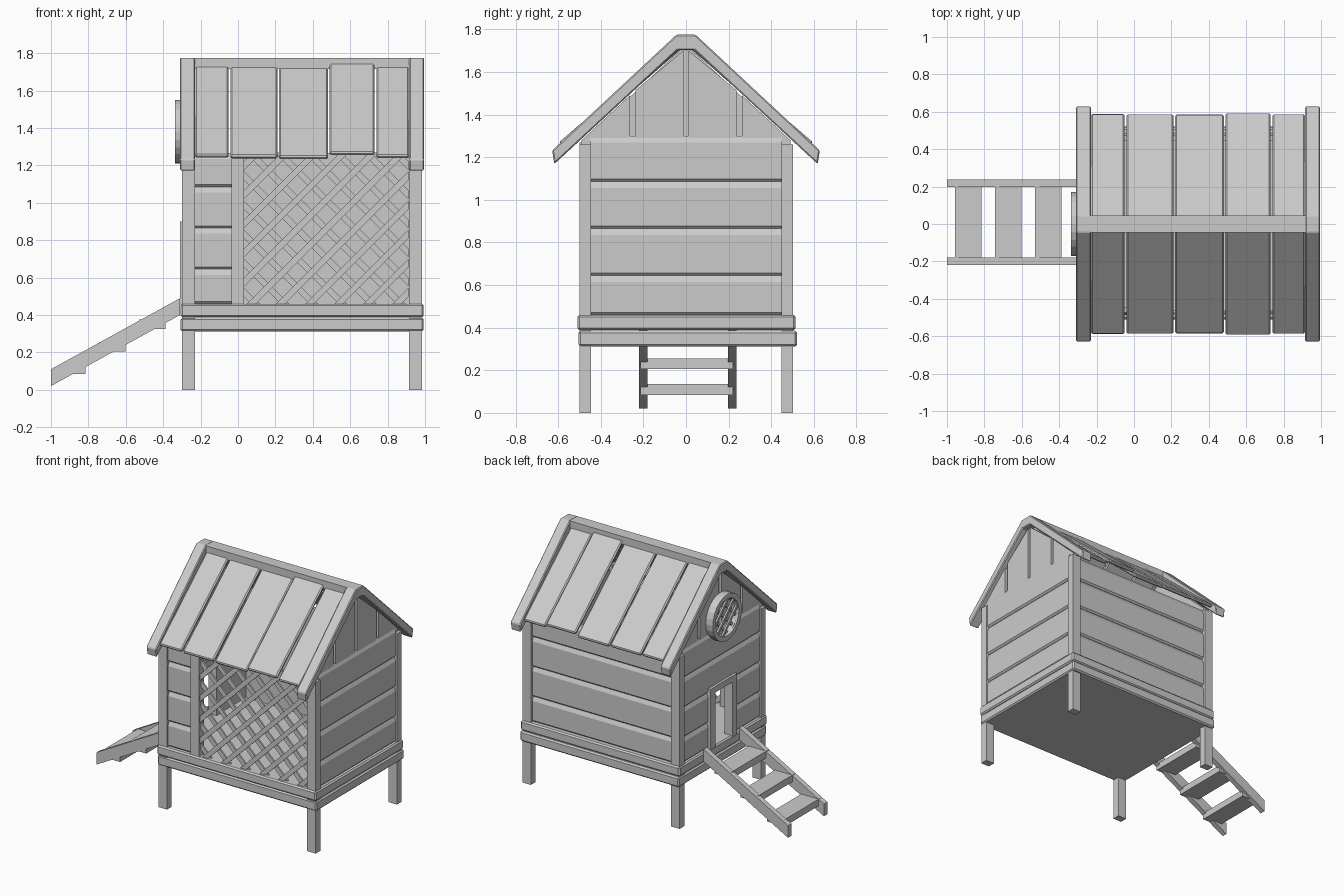
import bpy, bmesh, math
from mathutils import Matrix, Vector

if "Cube" in bpy.data.objects:
    bpy.data.objects.remove(bpy.data.objects["Cube"])


def finish(name, bm, bevel=0.0):
    bmesh.ops.recalc_face_normals(bm, faces=bm.faces[:])
    me = bpy.data.meshes.new(name)
    bm.to_mesh(me)
    bm.free()
    ob = bpy.data.objects.new(name, me)
    bpy.context.collection.objects.link(ob)
    if bevel:
        m = ob.modifiers.new("edge_bevel", 'BEVEL')
        m.width, m.segments = bevel, 1
    return ob


def prism(name, pts, axis, a, b, bevel=0.0):
    """Extrude an (other axis, z) profile along x or y from a to b."""
    bm = bmesh.new()
    place = (lambda t, p: (t, p[0], p[1])) if axis == 'x' else (lambda t, p: (p[0], t, p[1]))
    f = bm.faces.new([bm.verts.new(place(a, p)) for p in pts])
    ext = bmesh.ops.extrude_face_region(bm, geom=[f])
    verts = [v for v in ext['geom'] if isinstance(v, bmesh.types.BMVert)]
    d = b - a
    bmesh.ops.translate(bm, verts=verts, vec=(d, 0, 0) if axis == 'x' else (0, d, 0))
    return finish(name, bm, bevel)


def box(name, x0, x1, y0, y1, z0, z1, bevel=0.0):
    return prism(name, [(y0, z0), (y1, z0), (y1, z1), (y0, z1)], 'x', x0, x1, bevel)


def clapboard(name, axis, p, s, a, b, z0, z1):
    """Wall board with chamfered edges; outer face at p, facing direction s."""
    prof = [(.04, z0), (.012, z0), (0, z0 + .012), (0, z1 - .03), (.015, z1), (.04, z1)]
    prism(name, [(p - s * d, z) for d, z in prof], axis, a, b)


def slats(bm, half, pitch, width, depth, layer, length):
    """Two crossing layers of diagonal slats in the local XZ plane."""
    n = int(half / pitch) + 1
    for sgn in (-1, 1):
        rot = Matrix.Rotation(sgn * math.pi / 4, 4, 'Y')
        for i in range(-n, n + 1):
            L = length(i * pitch)
            if L > 0:
                m = (Matrix.Translation((0, sgn * layer, 0)) @ rot
                     @ Matrix.Translation((0, 0, i * pitch))
                     @ Matrix.Diagonal((L, depth, width, 1)))
                bmesh.ops.create_cube(bm, size=1, matrix=m)


# Base: floor slabs and corner posts running down into legs
box("lower_base_trim", -.307, .993, -.505, .522, .312, .386, .01)
box("upper_base_trim", -.307, .993, -.51, .515, .388, .46, .01)
for xn, x in (("left", -.3), ("right", .915)):
    for yn, y in (("front", -.5), ("back", .448)):
        box(f"{yn}_{xn}_post_leg", x, x + .07, y, y + .055, 0, 1.26)

# Wall boards
rows = [(.46, .645), (.645, .865), (.865, 1.085), (1.085, 1.3)]
for i, (z0, z1) in enumerate(rows):
    zs = min(z1, 1.265)
    clapboard(f"right_wall_board_{i}", 'y', .975, 1, -.45, .45, z0, z1)
    clapboard(f"back_wall_board_{i}", 'x', .487, 1, -.24, .925, z0, zs)
    clapboard(f"front_wall_board_{i}", 'x', -.487, -1, -.24, -.03, z0, zs)
    spans = [(-.45, -.11), (.11, .45)] if i < 2 else [(-.45, .45)]
    for j, (a, b) in enumerate(spans):
        clapboard(f"left_wall_board_{i}_{j}", 'y', -.29, -1, a, b, z0, z1)
box("front_middle_post", -.036, .032, -.5, -.44, .455, 1.27)

# Door frame
for n, y in (("front", -.155), ("back", .1)):
    box(f"door_frame_{n}", -.31, -.245, y, y + .055, .455, .9)
box("door_frame_top", -.308, -.247, -.1, .1, .855, .9)

# Front lattice, clipped to its opening
bm = bmesh.new()
slats(bm, .7, .11, .033, .012, .006, lambda d: 2.0)
for co, no in (((-.44, 0, 0), (-1, 0, 0)), ((.44, 0, 0), (1, 0, 0)),
               ((0, 0, -.4), (0, 0, -1)), ((0, 0, .41), (0, 0, 1))):
    cut = bmesh.ops.bisect_plane(bm, geom=bm.verts[:] + bm.edges[:] + bm.faces[:],
                                 plane_co=co, plane_no=no, clear_outer=True)
    edges = [e for e in cut['geom_cut'] if isinstance(e, bmesh.types.BMEdge)]
    bmesh.ops.holes_fill(bm, edges=edges, sides=0)
bmesh.ops.translate(bm, verts=bm.verts[:], vec=(.472, -.475, .86))
finish("front_lattice", bm)


# Gable boards with slots between, over a thin backing
def roof_line(y):
    return min(1.70, 1.735 - .93 * abs(y))


for n, xo, s in (("left", -.28, -1), ("right", .965, 1)):
    for i, (a, b) in enumerate(((-.49, -.262), (-.238, -.012), (.012, .238), (.262, .49))):
        xs = sorted((xo, xo - s * .03))
        pts = [(a, 1.25), (b, 1.25), (b, roof_line(b)), (a, roof_line(a))]
        prism(f"{n}_gable_board_{i}", pts, 'x', *xs)
    xs = sorted((xo - s * .028, xo - s * .036))
    prism(f"{n}_gable_backing", [(-.47, 1.25), (.47, 1.25), (.47, 1.29), (.03, 1.7),
                                 (-.03, 1.7), (-.47, 1.29)], 'x', *xs)

# Round lattice window on the left gable
bm = bmesh.new()
N, rings = 24, []
for r, x in ((.17, -.28), (.17, -.338), (.135, -.338), (.135, -.28)):
    rings.append([bm.verts.new((x, r * math.cos(2 * math.pi * k / N),
                                1.38 + r * math.sin(2 * math.pi * k / N))) for k in range(N)])
for q in range(4):
    A, B = rings[q], rings[(q + 1) % 4]
    for k in range(N):
        bm.faces.new((A[k], A[(k + 1) % N], B[(k + 1) % N], B[k]))
finish("round_window_frame", bm)
bm = bmesh.new()
slats(bm, .14, .07, .02, .012, .006, lambda d: 2 * math.sqrt(max(0, .15 ** 2 - d * d)))
bmesh.ops.transform(bm, verts=bm.verts[:],
                    matrix=Matrix.Translation((-.315, 0, 1.38)) @ Matrix.Rotation(math.pi / 2, 4, 'Z'))
finish("round_window_lattice", bm)

# Roof: barge boards, ridge and sloping planks
half = [(.045, 1.775), (.628, 1.232), (.618, 1.168), (.04, 1.702)]
chevron = half + [(-y, z) for y, z in reversed(half)]
for n, x in (("left", -.31), ("right", .915)):
    prism(f"{n}_barge_board", chevron, 'x', x, x + .08, .006)
box("roof_ridge", -.24, .925, -.045, .045, 1.715, 1.774)
xs = [-.235, -.045, .215, .485, .735, .92]
lifts = [0, -.004, -.008, .014, -.003]
for n, s in (("front", -1), ("back", 1)):
    for i, h in enumerate(lifts):
        pts = [(s * .02, 1.748 + h), (s * (.592 + h / 3), 1.256 + h),
               (s * (.575 + h / 3), 1.236 + h), (s * .02, 1.718 + h)]
        prism(f"{n}_roof_plank_{i}", pts, 'x', xs[i] + .005, xs[i + 1] - .005, .008)

# Ramp: two rails and three treads
for n, y in (("front", -.22), ("back", .198)):
    prism(f"ramp_{n}_rail", [(-1, .02), (-.31, .4), (-.31, .49), (-1, .11)], 'y', y, y + .04)
for i in range(3):
    x, z = -.957 + i * .214, .085 + i * .12
    box(f"ramp_tread_{i}", x, x + .142, -.213, .22, z, z + .05)
